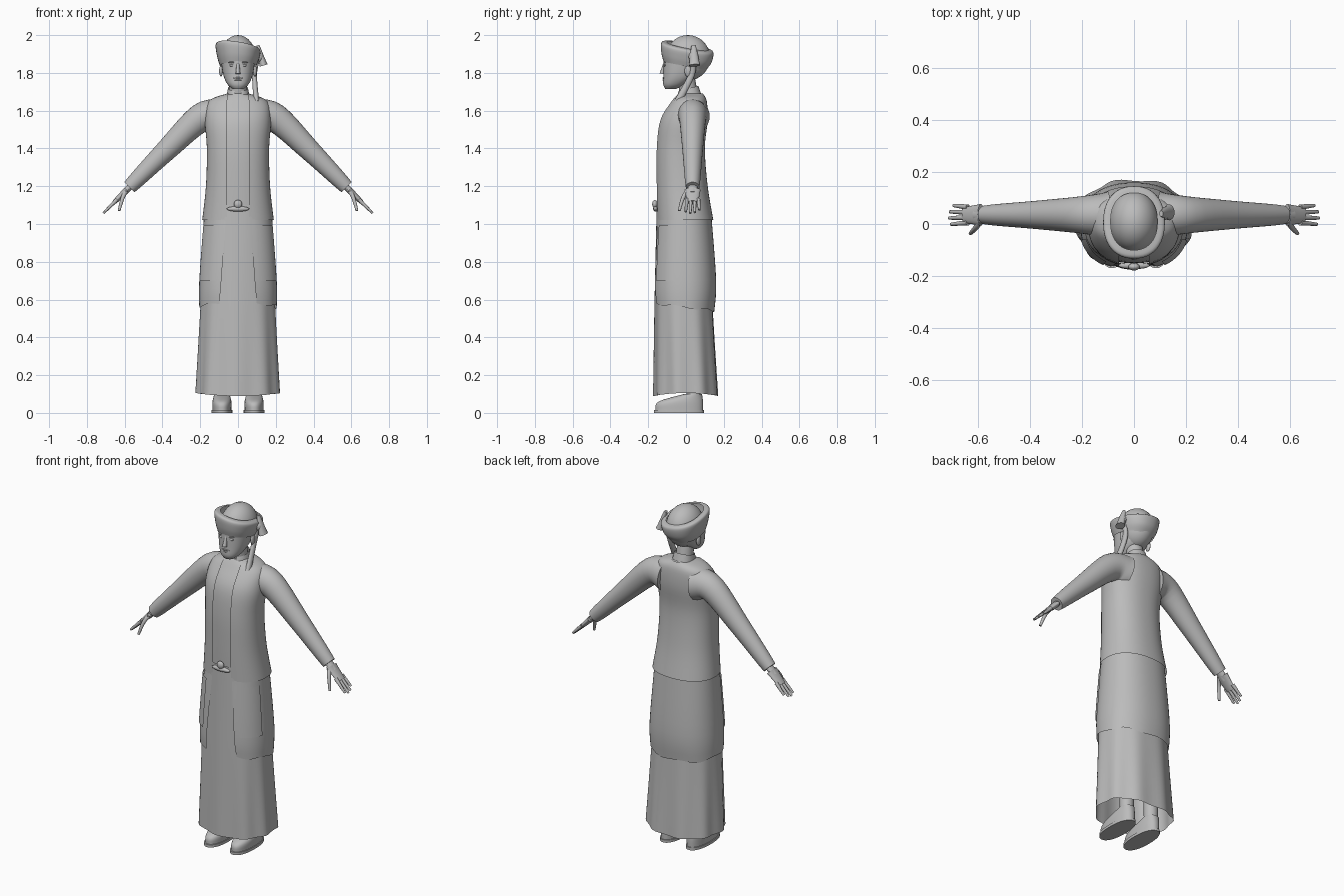
import bpy, bmesh, math
from mathutils import Vector, Matrix

cube = bpy.data.objects.get("Cube")
if cube:
    bpy.data.objects.remove(cube)

colour = (.5, .5, .5, 1)
grey = bpy.data.materials.new("plain_grey")
grey.use_nodes = True
grey.diffuse_color = colour
shader = next(node for node in grey.node_tree.nodes if node.type == 'BSDF_PRINCIPLED')
shader.inputs["Base Color"].default_value = colour


def finish(name, bm):
    """Turn the mesh into a smooth shaded object that keeps its sharp edges."""
    bmesh.ops.recalc_face_normals(bm, faces=bm.faces[:])
    mesh = bpy.data.meshes.new(name)
    bm.to_mesh(mesh)
    bm.free()
    mesh.polygons.foreach_set("use_smooth", [True] * len(mesh.polygons))
    mesh.set_sharp_from_angle(angle=math.radians(45))
    mesh.materials.append(grey)
    bpy.context.collection.objects.link(bpy.data.objects.new(name, mesh))


def skin(name, rows, closed=True, caps=False):
    """Bridge rows of points into a surface."""
    bm = bmesh.new()
    rows = [[bm.verts.new(point) for point in row] for row in rows]
    count = len(rows[0])
    for low, high in zip(rows, rows[1:]):
        for i in range(count if closed else count - 1):
            j = (i + 1) % count
            bm.faces.new((low[i], low[j], high[j], high[i]))
    if caps:
        bm.faces.new(rows[0])
        bm.faces.new(rows[-1])
    finish(name, bm)


def spline(points, steps=5):
    """Smooth curve through a few control points of any dimension."""
    points = [Vector(point) for point in points]
    last = len(points) - 1
    curve = []
    for i in range(last):
        start, end = points[i], points[i + 1]
        leave = (end - points[max(i - 1, 0)]) / 2
        arrive = (points[min(i + 2, last)] - start) / 2
        for step in range(steps):
            t = step / steps
            ease = t * t * (3 - 2 * t)
            curve.append(start.lerp(end, ease) + leave * t * (1 - t) ** 2 - arrive * t * t * (1 - t))
    return curve + [points[last]]


def power(value, exponent):
    return math.copysign(abs(value) ** exponent, value)


def loft(name, rings, sides=48, span=None, warp=None, caps=False, centre=0):
    """Stack rounded sections (z, half width, front y, back y); angle zero is the front."""
    bottom, top = rings[0][0], rings[-1][0]
    squareness = .88
    rows = []
    for z, width, front, back in rings:
        f = (z - bottom) / (top - bottom)
        first, final = span(f, width) if span else (0, math.tau)
        row = []
        for i in range(sides):
            a = first + (final - first) * i / (sides - 1 if span else sides)
            point = Vector((centre + width * power(math.sin(a), squareness),
                            (front + back) / 2 - (back - front) / 2 * power(math.cos(a), squareness), z))
            row.append(warp(point, f, a) if warp else point)
        rows.append(row)
    skin(name, rows, not span, caps)


def opening(low, high):
    """Front gap whose half width runs from low at the bottom to high at the top."""
    def span(f, width):
        a = math.asin(min((low + (high - low) * f) / width, .85))
        return a, math.tau - a
    return span


def grow(rings, amount):
    return [ring + Vector((0, amount, -amount, amount)) for ring in rings]


def tube(name, path, start, end, flat=1, side=1, sides=20):
    """Sweep a tapering oval along a path; flat is its width along y over its thickness."""
    path = [Vector((x * side, y, z)) for x, y, z in spline(path)]
    last = len(path) - 1
    rows = []
    for i, point in enumerate(path):
        along = path[min(i + 1, last)] - path[max(i - 1, 0)]
        across = along.cross(Vector((0, 1, 0))).normalized()
        wide = across.cross(along).normalized() * flat
        radius = start + (end - start) * i / last
        angles = [math.tau * k / sides for k in range(sides)]
        rows.append([point + radius * (across * math.cos(a) + wide * math.sin(a)) for a in angles])
    skin(name, rows, caps=True)


def ball(name, place, size):
    bm = bmesh.new()
    bmesh.ops.create_uvsphere(bm, u_segments=32, v_segments=16, radius=1,
                              matrix=Matrix.Translation(place) @ Matrix.Diagonal((*size, 1)))
    finish(name, bm)


# Coat, open at the front, over a shirt
coat = spline([(1.02, .19, -.155, .145), (1.2, .17, -.16, .115), (1.4, .165, -.16, .1),
               (1.55, .175, -.14, .115), (1.65, .155, -.08, .11), (1.69, .06, -.05, .09)])
loft("coat", coat, span=opening(.05, .05))
loft("shirt", grow([ring for ring in coat if ring[0] > 1.07], -.01), caps=True)


def tip_forward(point, f, a):
    return point + Vector((0, 0, point.y / 4))


loft("collar", spline([(1.65, .066, -.06, .085), (1.715, .053, -.04, .066)]),
     span=opening(.01, .015), warp=tip_forward)
tube("neck", [(0, .025, 1.62), (0, 0, 1.78)], .05, .045)


# Long skirt with pleats that deepen toward the hem
def pleat(point, f, a):
    deep = (1 - f) ** 1.5
    swell = 1 + .03 * deep * math.cos(9 * a + .6)
    return Vector((point.x * swell, point.y * swell, point.z + .015 * deep * math.sin(a) ** 2))


loft("skirt", spline([(.09, .22, -.17, .17), (.6, .195, -.165, .14), (1.1, .17, -.155, .12)]),
     sides=72, warp=pleat)
ball("waist_fold", (0, -.16, 1.08), (.06, .014, .014))
ball("waist_knot", (0, -.165, 1.105), (.022, .014, .022))

# Shorter overskirt, split at the front, with side pockets
overskirt = spline([(.54, .205, -.17, .15), (.7, .205, -.175, .16), (1.04, .18, -.155, .135)])


def dip(point, f, a):
    low = max(0, 1 - f * 4)
    return point + Vector((0, 0, low * (.02 + .02 * math.cos(a) + .006 * math.sin(6 * a))))


loft("overskirt", overskirt, span=opening(.09, .055), warp=dip)
pocket = grow([ring for ring in overskirt if .69 < ring[0] < 1.02], .006)

# Head and face
ball("skull_cap", (0, .01, 1.88), (.095, .118, .12))
loft("face", spline([(1.716, .03, -.11, -.05), (1.74, .056, -.121, 0), (1.79, .078, -.12, .06),
                     (1.88, .092, -.119, .11)]), caps=True)
tube("nose", [(0, -.113, 1.85), (0, -.121, 1.82), (0, -.127, 1.795)], .007, .013, sides=12)
ball("upper_lip", (0, -.116, 1.773), (.026, .008, .005))
ball("lower_lip", (0, -.116, 1.763), (.022, .008, .005))


# Headband, higher in front and on the right, tied on the left
def tilt(point, f, a):
    return point + Vector((0, 0, .01 * f - .19 * (point.y + .13) - .16 * point.x * f))


loft("headband", spline([(1.86, .095, -.118, .105), (1.9, .11, -.13, .135), (1.95, .118, -.131, .145),
                         (1.96, .09, -.1, .12)]), warp=tilt)
ball("headband_knot", (.115, .04, 1.885), (.02, .026, .028))
tube("headband_flap", [(.105, .04, 1.945), (.135, .045, 1.84)], .008, .022, flat=1.4)
tube("headband_tail", [(.108, .04, 1.88), (.088, .03, 1.79), (.098, -.045, 1.645)], .01, .015, flat=1.3)


def on_arm(x, y=.035, drop=0):
    """Point on the arm, which slopes down at forty-five degrees."""
    return x, y, 1.77 - x - drop


# Paired parts
fingers = {"index": .06, "middle": .068, "ring": .064, "little": .05}
for label, side in (("left", 1), ("right", -1)):
    loft(label + "_pocket", pocket, span=lambda f, width: (side * .55, side * 1.3))
    ball(label + "_eye", (side * .033, -.112, 1.84), (.014, .006, .006))
    ball(label + "_eyebrow", (side * .033, -.113, 1.856), (.02, .007, .004))
    ball(label + "_ear", (side * .09, .01, 1.81), (.01, .018, .03))

    # Sleeve and hand
    tube(label + "_sleeve", [on_arm(.1, drop=.1), on_arm(.2, drop=.01), on_arm(.38), on_arm(.575)],
         .095, .038, flat=.95, side=side, sides=28)
    tube(label + "_wrist", [on_arm(.56), on_arm(.61)], .017, .017, flat=1.5, side=side)
    tube(label + "_palm", [on_arm(.59), on_arm(.62), on_arm(.655)], .017, .012, flat=2.5, side=side)
    for i, (finger, reach) in enumerate(fingers.items()):
        offset = .02 * (i - 1.5)
        tube(f"{label}_{finger}_finger", [on_arm(.64, .035 + offset), on_arm(.645 + reach, .035 + offset * 1.2)],
             .011, .006, side=side, sides=12)
    tube(label + "_thumb", [on_arm(.59, .015), on_arm(.61, -.015, .02), on_arm(.63, -.036, .07)],
         .014, .007, side=side, sides=12)

    # Leg and shoe
    foot = side * .085
    tube(label + "_leg", [(.085, .04, .5), (.085, .04, .06)], .045, .037, side=side)
    loft(label + "_sole", [(0, .055, -.17, .095), (.016, .055, -.17, .095)], caps=True, centre=foot)
    loft(label + "_shoe", spline([(.016, .05, -.162, .09), (.06, .05, -.145, .09), (.1, .04, -.01, .085)]),
         caps=True, centre=foot)
